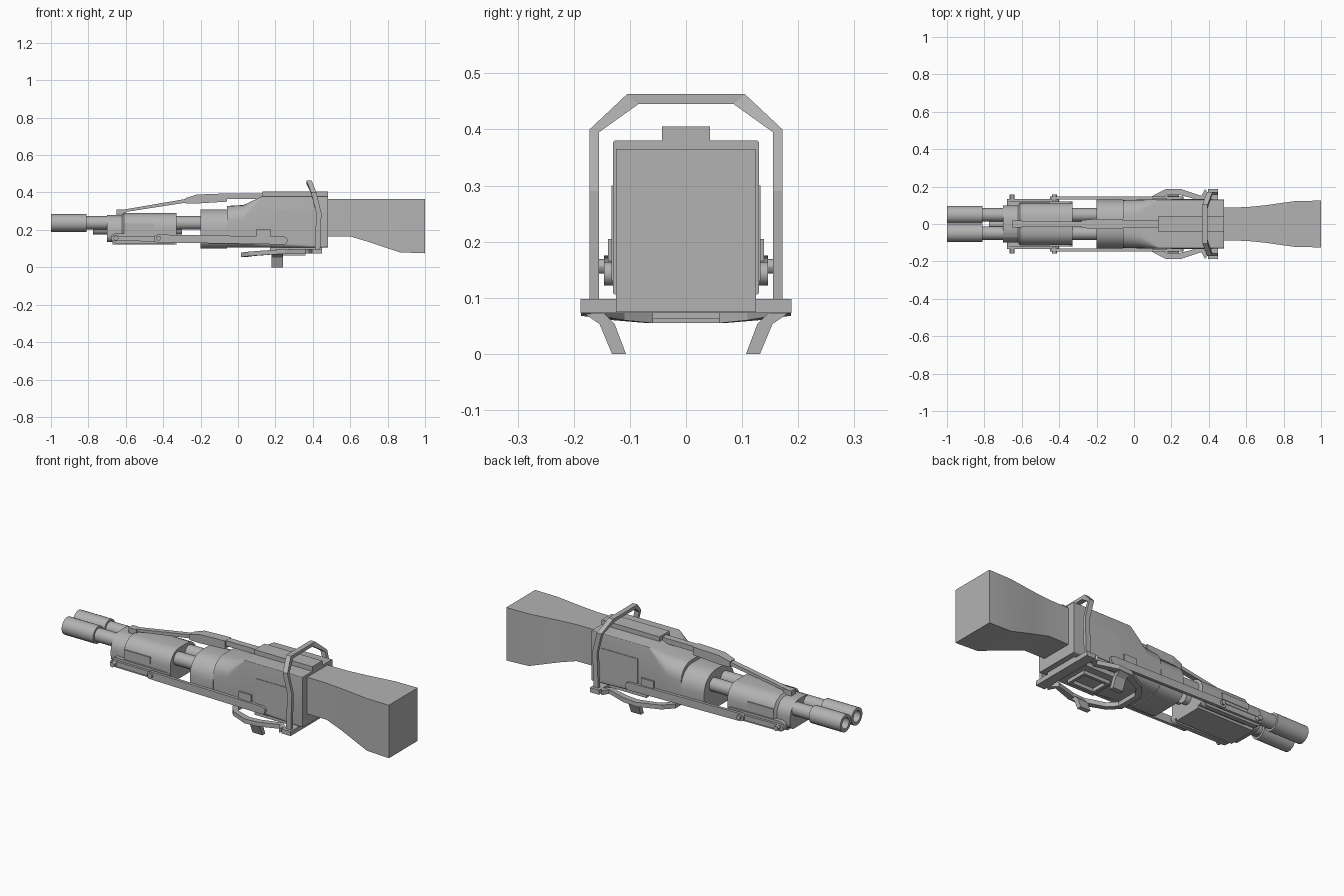
import bpy, bmesh
from math import sin, cos, pi, radians

cube = bpy.data.objects.get("Cube")
if cube:
    bpy.data.objects.remove(cube, do_unlink=True)

grey = bpy.data.materials.new("plain_grey")
grey.use_nodes = True
GREY = (0.45, 0.45, 0.45, 1)
grey.diffuse_color = GREY
grey.node_tree.nodes["Principled BSDF"].inputs["Base Color"].default_value = GREY


def loft(name, rings, smooth=True):
    """Skin a row of point rings and cap both ends."""
    bm = bmesh.new()
    rows = [[bm.verts.new(p) for p in ring] for ring in rings]
    n = len(rows[0])
    for a, b in zip(rows, rows[1:]):
        for i in range(n):
            j = (i + 1) % n
            bm.faces.new((a[i], a[j], b[j], b[i]))
    bm.faces.new(rows[0])
    bm.faces.new(rows[-1])
    bmesh.ops.recalc_face_normals(bm, faces=bm.faces[:])
    mesh = bpy.data.meshes.new(name)
    bm.to_mesh(mesh)
    bm.free()
    mesh.materials.append(grey)
    ob = bpy.data.objects.new(name, mesh)
    bpy.context.collection.objects.link(ob)
    if smooth:
        bpy.ops.object.select_all(action="DESELECT")
        ob.select_set(True)
        bpy.context.view_layer.objects.active = ob
        bpy.ops.object.shade_smooth_by_angle(angle=radians(30))
    return ob


def rect(x, y0, y1, z0, z1):
    return [(x, y0, z0), (x, y1, z0), (x, y1, z1), (x, y0, z1)]


def box(name, x0, x1, y0, y1, z0, z1):
    return loft(name, [rect(x, y0, y1, z0, z1) for x in (x0, x1)], False)


def round_rect(x, hw, z0, z1, top, low, steps=6):
    """Cross-section with its own corner radius above and below."""
    pts = []
    corners = ((1, 1, top), (-1, 1, top), (-1, -1, low), (1, -1, low))
    for k, (sy, sz, r) in enumerate(corners):
        cy = sy * (hw - r)
        cz = z1 - r if sz > 0 else z0 + r
        for i in range(steps + 1):
            a = (k + i / steps) * pi / 2
            pts.append((x, cy + r * cos(a), cz + r * sin(a)))
    return pts


def turned(name, y, z, profile, sides=24):
    """Round part along x from (x, radius) pairs."""
    angles = [2 * pi * i / sides for i in range(sides)]
    return loft(name, [[(x, y + r * cos(a), z + r * sin(a)) for a in angles]
                       for x, r in profile])


def pin(name, x, z, y0, y1, r):
    angles = [2 * pi * i / 12 for i in range(12)]
    return loft(name, [[(x + r * cos(a), y, z + r * sin(a)) for a in angles]
                       for y in (y0, y1)])


def plate(name, x0, x1, z0, z1, r, y0, y1):
    """Flat bar with rounded ends, sloping from z0 to z1."""
    pts = []
    for k, (x, z) in enumerate(((x1 - r, z1), (x0 + r, z0))):
        for i in range(9):
            a = -pi / 2 + k * pi + i * pi / 8
            pts.append((x + r * cos(a), z + r * sin(a)))
    return loft(name, [[(x, y, z) for x, z in pts] for y in (y0, y1)])


# Twin barrels with hollow muzzles, and the tube below
for side, s in (("left", 1), ("right", -1)):
    turned(side + "_barrel", s * 0.049, 0.237,
           [(-0.88, 0.03), (-1, 0.03), (-1, 0.047), (-0.81, 0.047),
            (-0.81, 0.036), (-0.05, 0.036)])
turned("lower_tube", 0, 0.205, [(-0.775, 0.03), (-0.3, 0.03)])

# Fore-end
loft("fore_end", [round_rect(x, hw, 0.135, z1, 0.075, 0.035) for x, hw, z1 in
                  ((-0.7, 0.1, 0.28), (-0.62, 0.1, 0.28),
                   (-0.61, 0.113, 0.29), (-0.33, 0.113, 0.29))])
box("fore_end_base", -0.67, -0.33, -0.08, 0.08, 0.122, 0.17)

# Collar and receiver
loft("collar", [round_rect(x, 0.13, 0.1, 0.31, 0.1, 0.06) for x in (-0.2, -0.06)])
loft("receiver", [round_rect(*q) for q in (
    (-0.06, 0.128, 0.106, 0.328, 0.085, 0.05),
    (0.03, 0.13, 0.106, 0.333, 0.075, 0.05),
    (0.13, 0.13, 0.106, 0.38, 0.004, 0.03),
    (0.48, 0.13, 0.106, 0.38, 0.004, 0.004))])
box("top_rail", 0.13, 0.48, -0.043, 0.043, 0.37, 0.405)

# Stock
loft("stock", [rect(x, -hw, hw, z0, 0.365) for x, hw, z0 in (
    (0.47, 0.088, 0.165), (0.6, 0.09, 0.165), (0.7, 0.1, 0.135),
    (0.865, 0.123, 0.08), (1, 0.125, 0.075))])

# Top operating rod
loft("top_rod", [rect(x, -w, w, z - h, z + h) for x, z, w, h in (
    (-0.62, 0.3, 0.014, 0.007), (-0.27, 0.357, 0.014, 0.01))], False)
loft("rod_grip", [rect(x, -w, w, z - h, z + h) for x, z, w, h in (
    (-0.28, 0.355, 0.02, 0.015), (-0.22, 0.365, 0.026, 0.024),
    (-0.06, 0.373, 0.026, 0.022))], False)
box("rod_tail", -0.06, 0.14, -0.018, 0.018, 0.365, 0.394)
box("rod_mount", -0.65, -0.6, -0.018, 0.018, 0.275, 0.308)

# Side links, pins and receiver panels
for side, s in (("left", 1), ("right", -1)):
    plate(side + "_link_plate", -0.68, -0.33, 0.155, 0.152, 0.027, s * 0.095, s * 0.121)
    plate(side + "_side_bar", -0.68, -0.4, 0.155, 0.152, 0.014, s * 0.12, s * 0.134)
    plate(side + "_long_bar", -0.45, 0.265, 0.154, 0.143, 0.021, s * 0.13, s * 0.146)
    for x in (-0.652, -0.425):
        pin(side + "_pin", x, 0.156, s * 0.1, s * 0.157, 0.013)
    box(side + "_fore_panel", -0.61, -0.45, s * 0.1, s * 0.116, 0.2, 0.235)
    box(side + "_receiver_panel", 0.2, 0.42, s * 0.12, s * 0.133, 0.13, 0.3)
    box(side + "_receiver_tab", 0.1, 0.175, s * 0.12, s * 0.139, 0.165, 0.205)

# Lower plate and trigger frame
box("lower_plate", 0.17, 0.45, -0.1, 0.1, 0.082, 0.11)
for y in (-0.06, 0.045):
    box("guard_rail", 0.2, 0.36, y, y + 0.015, 0.063, 0.09)
for x in (0.2, 0.345):
    box("guard_end", x, x + 0.015, -0.06, 0.06, 0.063, 0.09)

# Carrying hoop over the rear of the receiver: x, outer y z, inner y z
arch = [(0.425, 0.172, 0.085, 0.155, 0.085), (0.432, 0.172, 0.29, 0.155, 0.29),
        (0.405, 0.172, 0.4, 0.155, 0.395), (0.38, 0.105, 0.463, 0.085, 0.445)]
full = [(x, -a, b, -c, d) for x, a, b, c, d in arch] + arch[::-1]
loft("rear_hoop", [[(x - 0.014, a, b), (x + 0.014, a, b),
                    (x + 0.014, c, d), (x - 0.014, c, d)]
                   for x, a, b, c, d in full], False)
box("hoop_crossbar", 0.395, 0.45, -0.188, 0.188, 0.073, 0.098)

# Lower lever loop: x, y of the outer and inner edges, height
edge = [(0.38, 0.187, 0.4, 0.16, 0.086), (0.36, 0.15, 0.36, 0.125, 0.086),
        (0.25, 0.187, 0.245, 0.155, 0.084), (0.17, 0.187, 0.18, 0.155, 0.08),
        (0.06, 0.13, 0.08, 0.11, 0.072), (0.015, 0.07, 0.045, 0.06, 0.067)]
loop = edge + [(a, -b, c, -d, z) for a, b, c, d, z in edge[::-1]]
loft("lever_loop", [[(a, b, z - 0.012), (a, b, z + 0.012),
                     (c, d, z + 0.012), (c, d, z - 0.012)]
                    for a, b, c, d, z in loop], False)

# Lever feet
for side, s in (("left", 1), ("right", -1)):
    loft(side + "_lever_foot", [[(x, s * y, z) for x in (0.18, 0.24) for y in ys[::1 if x < 0.2 else -1]]
                                for ys, z in (((0.107, 0.132), 0), ((0.127, 0.154), 0.053),
                                              ((0.15, 0.187), 0.076))], False)
